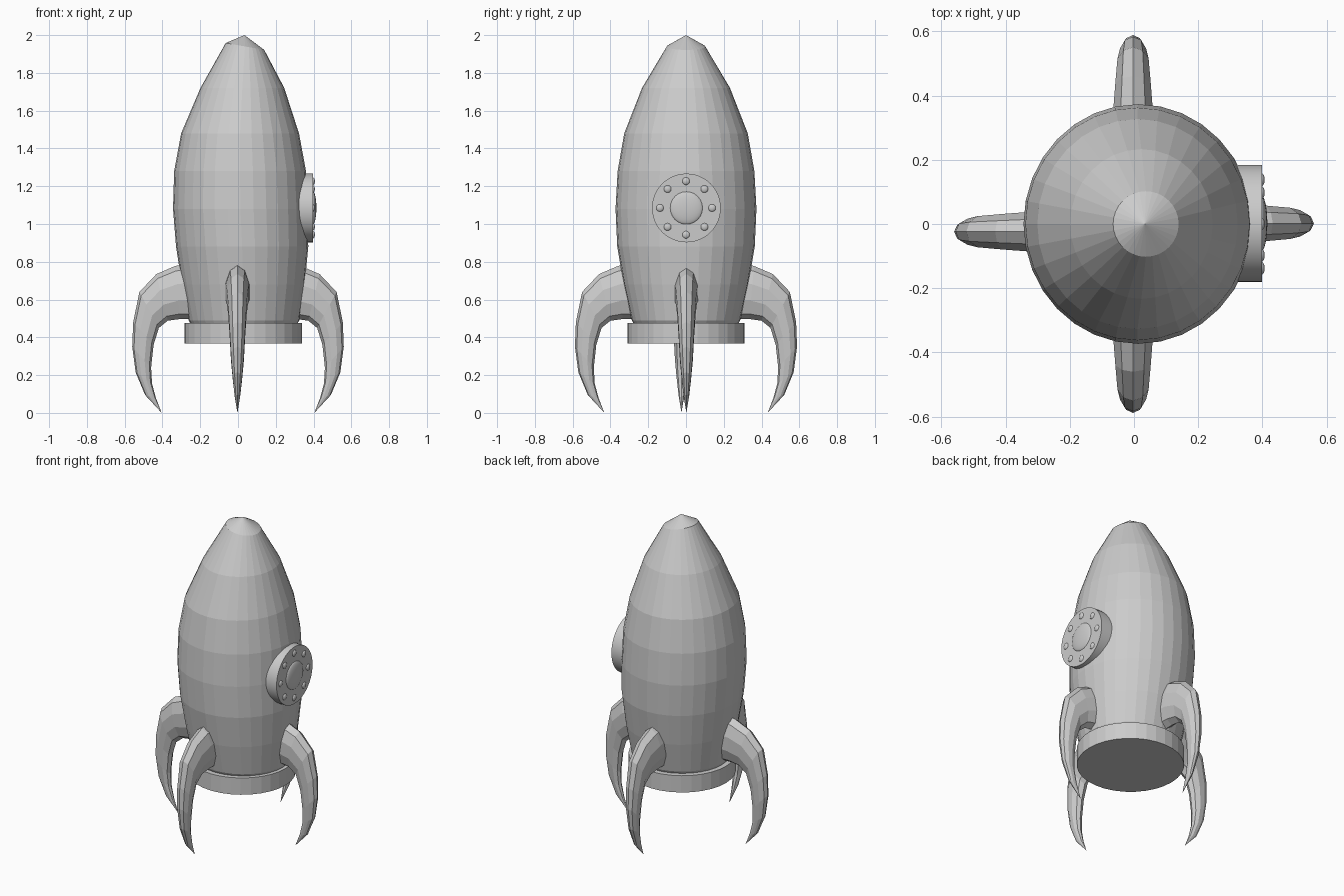
import bpy, bmesh
from math import sin, cos, pi, radians
from mathutils import Matrix, Vector

if "Cube" in bpy.data.objects:
    bpy.data.objects.remove(bpy.data.objects["Cube"])


def loft(name, rings, cap_start=True, cap_end=True):
    """Skin a list of point rings; a ring of one point closes to a tip."""
    bm = bmesh.new()
    rows = [[bm.verts.new(p) for p in ring] for ring in rings]
    for a, b in zip(rows, rows[1:]):
        n = max(len(a), len(b))
        for i in range(n):
            j = (i + 1) % n
            if len(b) == 1:
                bm.faces.new((a[i], a[j], b[0]))
            else:
                bm.faces.new((a[i], a[j], b[j], b[i]))
    if cap_start:
        bm.faces.new(rows[0][::-1])
    if cap_end and len(rows[-1]) > 2:
        bm.faces.new(rows[-1])
    bmesh.ops.recalc_face_normals(bm, faces=bm.faces)
    mesh = bpy.data.meshes.new(name)
    bm.to_mesh(mesh)
    bm.free()
    obj = bpy.data.objects.new(name, mesh)
    bpy.context.collection.objects.link(obj)
    return obj


def ring(cx, z, rx, ry, n=32, slope=0.0):
    return [(cx + rx * cos(2 * pi * i / n), ry * sin(2 * pi * i / n),
             z - slope * rx * cos(2 * pi * i / n)) for i in range(n)]


# Hull: slightly leaning egg shape with a tilted nose cap
hull = [(0.030, 0.46, 0.275, 0.270), (0.032, 0.49, 0.293, 0.287),
        (0.028, 0.68, 0.325, 0.330), (0.022, 0.88, 0.350, 0.364),
        (0.013, 1.08, 0.357, 0.373), (0.011, 1.28, 0.349, 0.362),
        (0.011, 1.48, 0.312, 0.327), (0.023, 1.72, 0.222, 0.233)]
rings = [ring(cx, z, rx, ry) for cx, z, rx, ry in hull]
rings.append(ring(0.037, 1.94, 0.102, 0.102, slope=0.18))
rings.append([(0.034, 0.0, 2.0)])
loft("hull", rings)

# Exhaust collar at the base
loft("base_collar", [ring(0.027, 0.368, 0.311, 0.310), ring(0.027, 0.475, 0.311, 0.310)])

# Claw fins: outer r, z, inner r, z, half width
FIN = [(0.26, 0.795, 0.26, 0.495, 0.068), (0.36, 0.778, 0.335, 0.497, 0.065),
       (0.46, 0.735, 0.40, 0.488, 0.058), (0.55, 0.640, 0.447, 0.450, 0.051),
       (0.583, 0.480, 0.475, 0.360, 0.043), (0.588, 0.350, 0.488, 0.240, 0.036),
       (0.570, 0.215, 0.483, 0.155, 0.026), (0.520, 0.095, 0.463, 0.080, 0.015)]


def fin(name, angle, push, side):
    place = Matrix.Rotation(radians(angle), 4, 'Z') @ Matrix.Translation((push, side, 0))
    rows = []
    for ro, zo, ri, zi, w in FIN:
        out, inn = Vector((ro, 0, zo)), Vector((ri, 0, zi))
        mid, half = (out + inn) / 2, (out - inn) / 2
        rows.append([place @ (mid + half * cos(2 * pi * k / 10)
                              + Vector((0, w * sin(2 * pi * k / 10), 0))) for k in range(10)])
    rows.append([place @ Vector((0.432, 0, 0))])
    return loft(name, rows)


fin("right_fin", 0, -0.028, 0.002)
fin("back_fin", 90, 0.0, 0.003)
fin("left_fin", 180, -0.028, 0.024)
fin("front_fin", 270, 0.0, -0.003)

# Porthole on the right side: thick disc, glass dome, eight rivets
PZ = 1.085
bpy.ops.mesh.primitive_cylinder_add(vertices=48, radius=0.182, depth=0.108,
                                    location=(0.344, 0.002, PZ), rotation=(0, pi / 2, 0))
bpy.context.object.name = "porthole_frame"
bpy.ops.object.shade_smooth_by_angle(angle=radians(30))


def ball(name, radius, location, flat=1.0):
    bpy.ops.mesh.primitive_uv_sphere_add(segments=24, ring_count=12, radius=radius, location=location)
    obj = bpy.context.object
    obj.name = name
    obj.scale.x = flat
    bpy.ops.object.shade_smooth()


ball("porthole_glass", 0.087, (0.396, 0.002, PZ), 0.22)
for i in range(8):
    a = i * pi / 4
    ball(f"porthole_rivet_{i + 1}", 0.02,
         (0.396, 0.138 * cos(a), PZ + 0.142 * sin(a)), 0.55)
